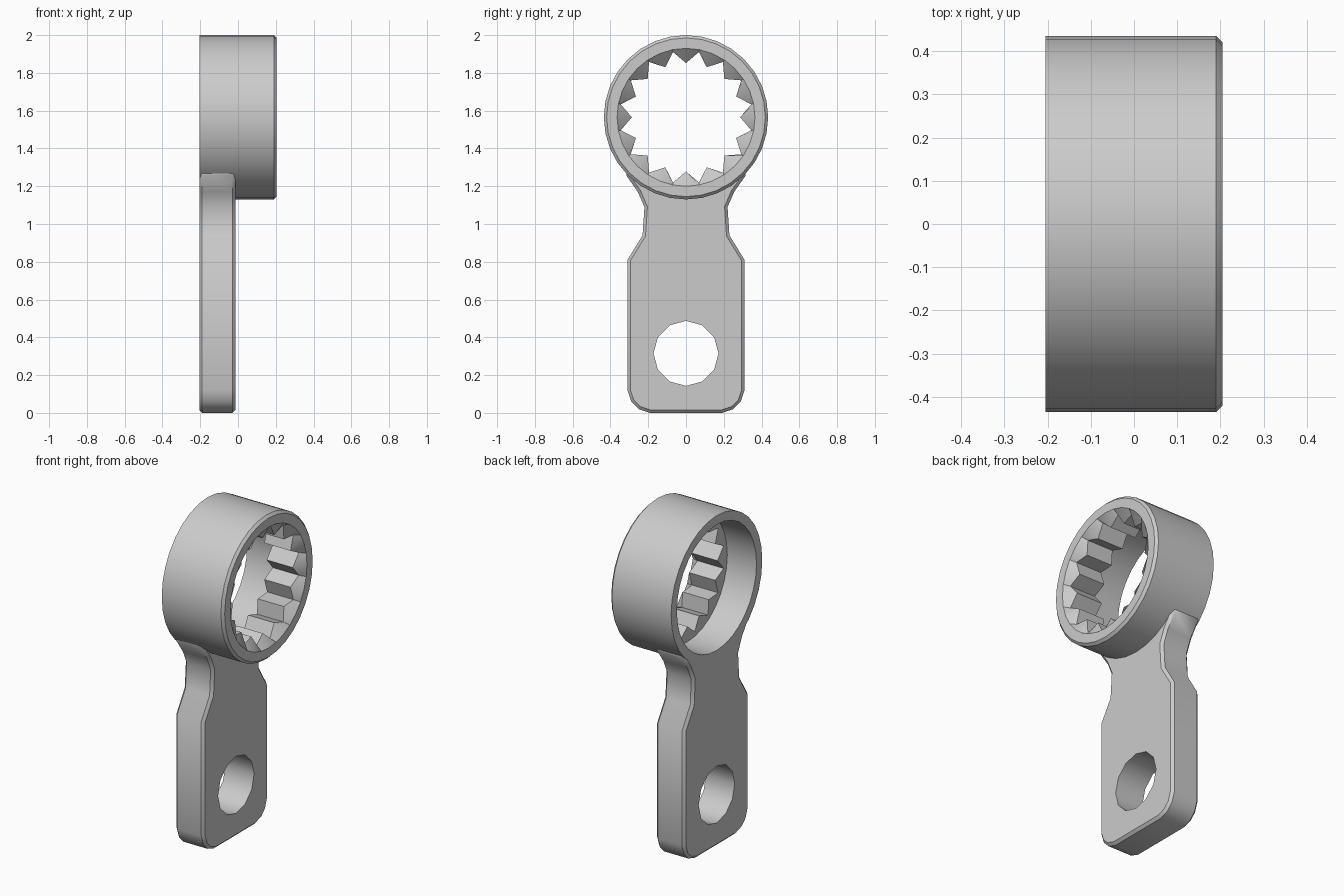
import bpy, bmesh
from math import sin, cos, pi, atan2

if "Cube" in bpy.data.objects:
    bpy.data.objects.remove(bpy.data.objects["Cube"])

CZ = 1.565            # ring centre height
BACK = -0.205         # shared back plane


def make_object(name, bm):
    bmesh.ops.recalc_face_normals(bm, faces=bm.faces[:])
    mesh = bpy.data.meshes.new(name)
    bm.to_mesh(mesh)
    bm.free()
    obj = bpy.data.objects.new(name, mesh)
    bpy.context.collection.objects.link(obj)
    return obj


def prism(name, outline, x0, x1):
    """Extrude a (y, z) outline along x."""
    bm = bmesh.new()
    a = [bm.verts.new((x0, y, z)) for y, z in outline]
    b = [bm.verts.new((x1, y, z)) for y, z in outline]
    bm.faces.new(a)
    bm.faces.new(b)
    for i in range(len(a)):
        j = (i + 1) % len(a)
        bm.faces.new((a[i], a[j], b[j], b[i]))
    return make_object(name, bm)


def select_only(obj):
    bpy.ops.object.select_all(action='DESELECT')
    bpy.context.view_layer.objects.active = obj
    obj.select_set(True)


def smooth(obj, degrees=38):
    select_only(obj)
    bpy.ops.object.shade_smooth_by_angle(angle=degrees * pi / 180)


# Ring: closed section swept around x; radius alternates on the toothed bore
section = [  # x, radius at tooth tip, radius at tooth root
    (BACK, 0.435, 0.435), (0.19, 0.435, 0.435), (0.205, 0.42, 0.42),
    (0.205, 0.365, 0.365), (0.165, 0.287, 0.352), (-0.01, 0.287, 0.352),
    (-0.01, 0.38, 0.38), (BACK, 0.38, 0.38)]
SEG = 32
bm = bmesh.new()
loops = []
for x, tip, root in section:
    loop = []
    for k in range(SEG):
        r = root if k % 2 else tip
        t = 2 * pi * k / SEG
        loop.append(bm.verts.new((x, r * sin(t), CZ + r * cos(t))))
    loops.append(loop)
for i, a in enumerate(loops):
    b = loops[(i + 1) % len(loops)]
    for k in range(SEG):
        n = (k + 1) % SEG
        bm.faces.new((a[k], a[n], b[n], b[k]))
ring = make_object("toothed_ring", bm)
smooth(ring)

# Handle plate: mirrored outline, its top following the ring wall
side = [(0.19, 0.0), (0.25, 0.02), (0.29, 0.06), (0.31, 0.12), (0.31, 0.81),
        (0.23, 0.94), (0.22, 1.09), (0.255, 1.17), (0.325, 1.27)]
t0 = atan2(0.31, 0.275)
arc = [(0.408 * sin(t0 * (1 - i / 4)), CZ - 0.408 * cos(t0 * (1 - i / 4)))
       for i in range(5)]
half = side + arc
outline = half + [(-y, z) for y, z in reversed(half[:-1])]
plate = prism("handle_plate", outline, BACK, -0.013)
bevel = plate.modifiers.new("edge_bevel", 'BEVEL')
bevel.width = 0.02
bevel.segments = 1
bevel.limit_method = 'ANGLE'
bevel.angle_limit = pi / 3

# Hanging hole through the plate
circle = [(0.172 * sin(2 * pi * k / 12), 0.315 + 0.172 * cos(2 * pi * k / 12))
          for k in range(12)]
cutter = prism("hole_cutter", circle, -0.4, 0.2)
cutter.hide_render = True
cut = plate.modifiers.new("hole", 'BOOLEAN')
cut.operation = 'DIFFERENCE'
cut.solver = 'EXACT'
cut.object = cutter
select_only(plate)
for m in ("edge_bevel", "hole"):
    bpy.ops.object.modifier_apply(modifier=m)
bpy.data.objects.remove(cutter, do_unlink=True)
smooth(plate)
